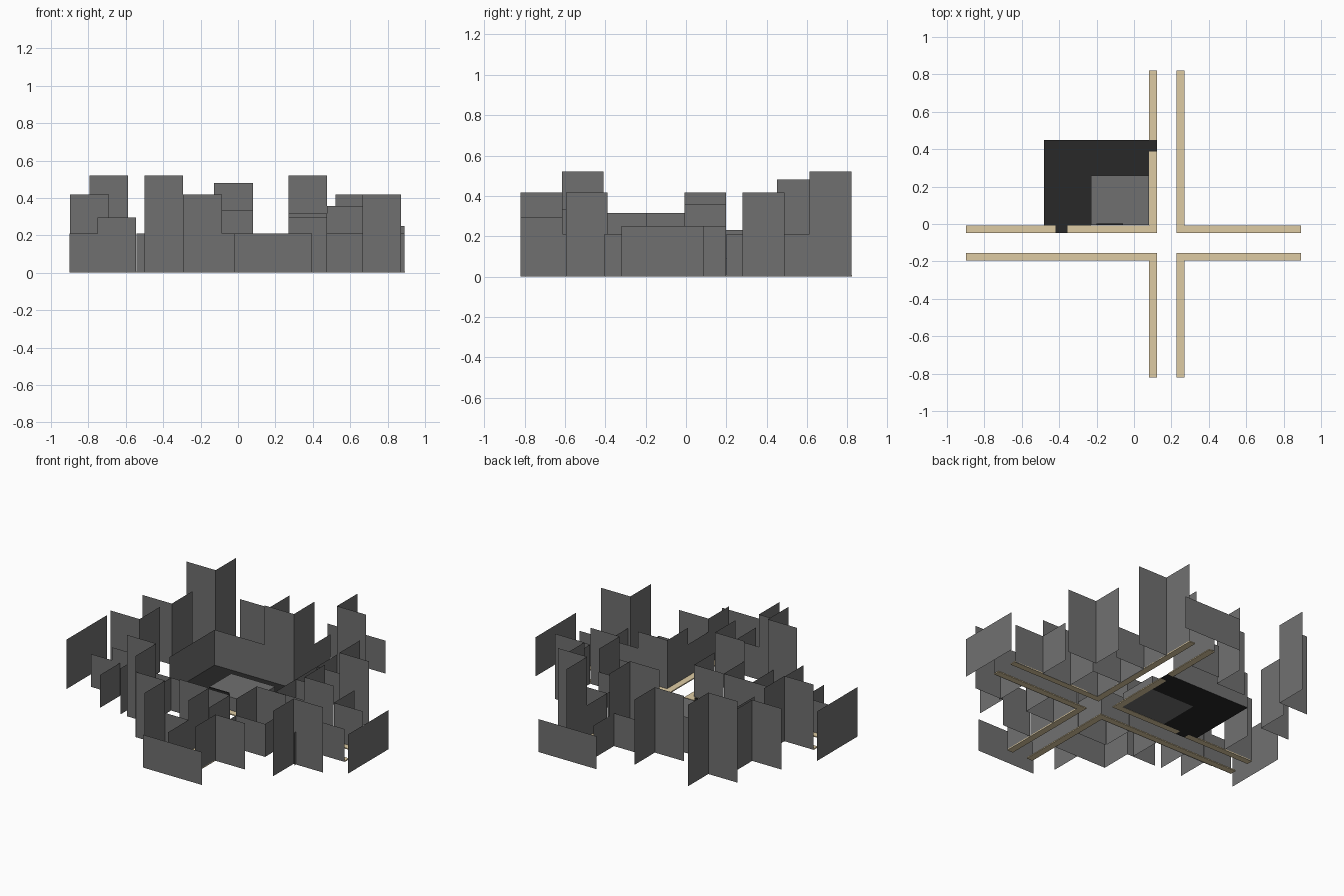
import bpy, bmesh

if "Cube" in bpy.data.objects:
    bpy.data.objects.remove(bpy.data.objects["Cube"])


def material(name, rgb):
    m = bpy.data.materials.new(name)
    m.diffuse_color = (*rgb, 1)
    m.use_nodes = True
    m.node_tree.nodes["Principled BSDF"].inputs["Base Color"].default_value = m.diffuse_color
    return m


GRAY = material("wall gray", (0.163, 0.163, 0.163))
ASPHALT = material("dark asphalt", (0.021, 0.021, 0.021))
SAND = material("sandy pavement", (0.73, 0.60, 0.37))


def finish(name, bm, mat):
    me = bpy.data.meshes.new(name)
    bm.to_mesh(me)
    bm.free()
    me.materials.append(mat)
    ob = bpy.data.objects.new(name, me)
    bpy.context.collection.objects.link(ob)
    return ob


def add_wall(bm, a, b, h):
    """Single upright sheet from point a to point b."""
    pts = [(*a, 0), (*b, 0), (*b, h), (*a, h)]
    bm.faces.new([bm.verts.new(p) for p in pts])


def add_box(bm, x0, x1, y0, y1, z0, z1):
    vs = bmesh.ops.create_cube(bm, size=1)["verts"]
    for v in vs:
        v.co = (x0 if v.co.x < 0 else x1,
                y0 if v.co.y < 0 else y1,
                z0 if v.co.z < 0 else z1)


def facades(name, sx, sy, corners, w=0.207):
    """Two-sided shells whose corner faces the crossing."""
    for i, (x, y, h) in enumerate(corners):
        bm = bmesh.new()
        add_wall(bm, (x, y), (x + sx * w, y), h)
        add_wall(bm, (x, y), (x, y + sy * w), h)
        finish(f"{name}_{i + 1}", bm, GRAY)


# Building shells in the four quarters: corner x, corner y, height
facades("front_right_building", 1, -1, [
    (0.27, -0.197, 0.316), (0.475, -0.197, 0.21), (0.682, -0.197, 0.21),
    (0.27, -0.405, 0.21), (0.27, -0.613, 0.295), (0.665, -0.388, 0.417)])
facades("front_left_building", -1, -1, [
    (0.08, -0.197, 0.21), (-0.13, -0.197, 0.21), (-0.335, -0.197, 0.21),
    (-0.545, -0.2, 0.294), (-0.693, -0.197, 0.21), (0.08, -0.408, 0.336),
    (0.08, -0.613, 0.21), (-0.086, -0.613, 0.417), (-0.293, -0.408, 0.52)])
facades("back_right_building", 1, 1, [
    (0.27, -0.008, 0.21), (0.475, -0.008, 0.358), (0.683, -0.008, 0.25),
    (0.27, 0.2, 0.21), (0.27, 0.41, 0.21), (0.522, 0.28, 0.417),
    (0.27, 0.613, 0.52)])
facades("back_left_building", -1, 1, [
    (0.08, 0.45, 0.48), (0.08, 0.613, 0.21), (-0.165, 0.55, 0.417),
    (-0.587, 0.613, 0.52), (-0.692, 0.32, 0.39), (-0.69, -0.008, 0.417)])

# Sheets closing the four street ends
for name, a, b, h in [
        ("front_street_end", (-0.02, -0.93), (0.395, -0.93), 0.21),
        ("back_street_end", (-0.02, 0.93), (0.392, 0.93), 0.21),
        ("left_street_end", (-1, -0.305), (-1, 0.105), 0.316),
        ("right_street_end", (1, -0.32), (1, 0.09), 0.25)]:
    bm = bmesh.new()
    add_wall(bm, a, b, h)
    finish(name, bm, GRAY)

# Walls behind and beside the parking lot
bm = bmesh.new()
add_wall(bm, (-0.48, -0.008), (-0.48, 0.45), 0.23)
add_wall(bm, (-0.48, 0.45), (0.08, 0.45), 0.23)
finish("lot_wall", bm, GRAY)

# Sidewalks along both streets, with gaps for the two driveways
T = 0.007
bm = bmesh.new()
add_box(bm, -0.898, -0.42, -0.048, -0.008, 0, T)
add_box(bm, -0.355, 0.122, -0.048, -0.008, 0, T)
add_box(bm, 0.08, 0.122, -0.008, 0.388, 0, T)
add_box(bm, 0.08, 0.122, 0.45, 0.822, 0, T)
finish("back_left_sidewalk", bm, SAND)
for name, x0, x1, xe, y0, y1, s in [
        ("back_right_sidewalk", 0.228, 0.27, 0.893, -0.048, -0.008, 1),
        ("front_right_sidewalk", 0.228, 0.27, 0.893, -0.195, -0.155, -1),
        ("front_left_sidewalk", 0.08, 0.122, -0.898, -0.195, -0.155, -1)]:
    bm = bmesh.new()
    far = x1 if xe < 0 else x0
    add_box(bm, min(far, xe), max(far, xe), y0, y1, 0, T)
    if s > 0:
        add_box(bm, x0, x1, y1, 0.822, 0, T)
    else:
        add_box(bm, x0, x1, -0.82, y0, 0, T)
    finish(name, bm, SAND)

# Parking lot around the shop, with driveways out to the streets
bm = bmesh.new()
for x0, x1, y0, y1 in [(-0.48, -0.23, -0.008, 0.45), (-0.23, 0.08, 0.26, 0.45),
                       (0.08, 0.122, 0.388, 0.45), (-0.42, -0.355, -0.048, -0.008)]:
    add_box(bm, x0, x1, y0, y1, 0, 0.004)
finish("parking_lot", bm, ASPHALT)

# Low flat-roofed shop and its plain sign board
bm = bmesh.new()
add_box(bm, -0.23, 0.08, -0.006, 0.26, 0, 0.09)
finish("shop", bm, GRAY)
bm = bmesh.new()
add_box(bm, -0.2, -0.06, -0.006, 0.002, 0.09, 0.112)
finish("shop_sign_board", bm, ASPHALT)
